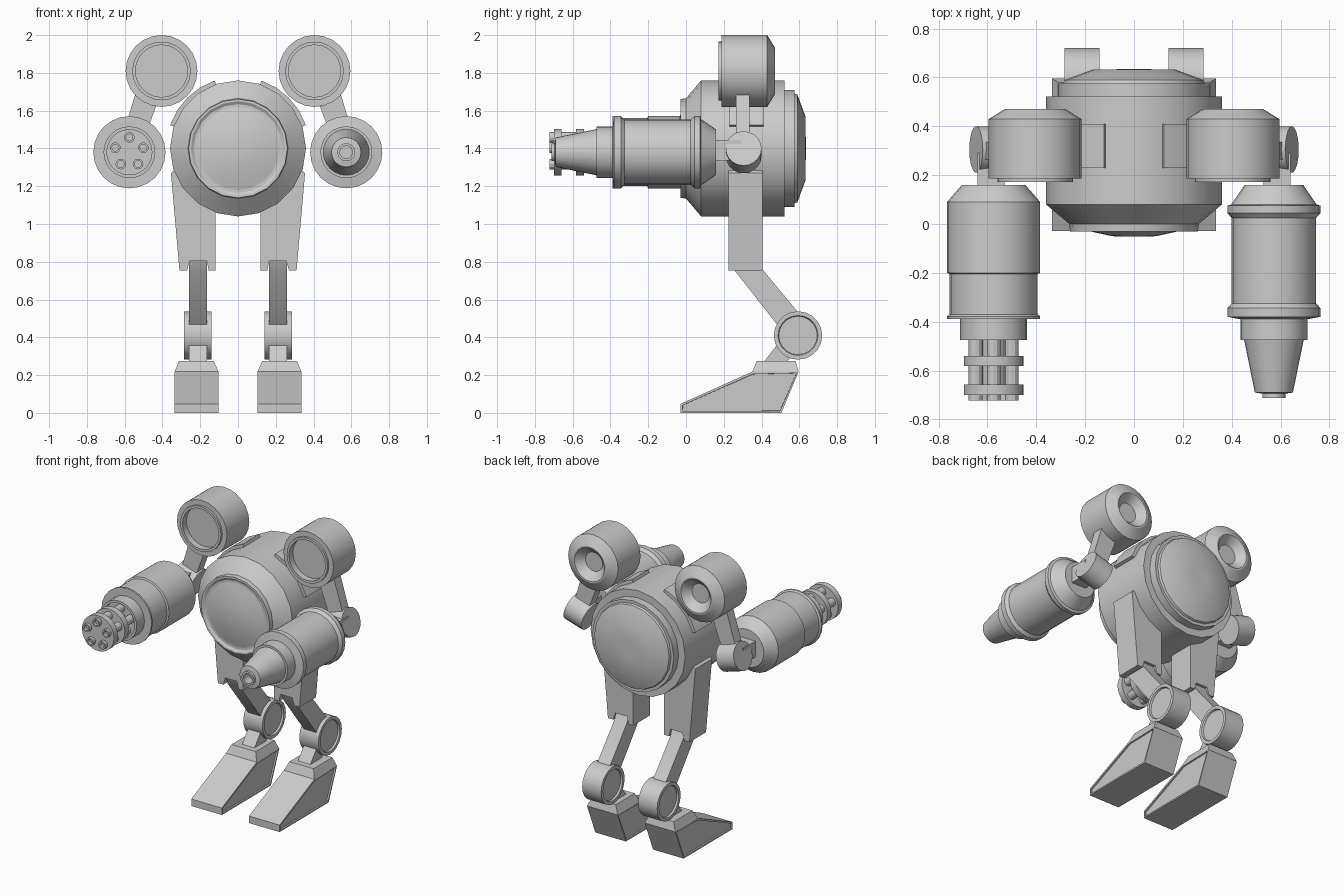
import bpy, bmesh
from math import pi, sin, cos, radians
from mathutils import Matrix, Vector

if "Cube" in bpy.data.objects:
    bpy.data.objects.remove(bpy.data.objects["Cube"])


def finish(bm, name, matrix=None):
    if matrix:
        bm.transform(matrix)
    bmesh.ops.recalc_face_normals(bm, faces=bm.faces[:])
    me = bpy.data.meshes.new(name)
    bm.to_mesh(me)
    bm.free()
    ob = bpy.data.objects.new(name, me)
    bpy.context.collection.objects.link(ob)
    bpy.ops.object.select_all(action='DESELECT')
    ob.select_set(True)
    bpy.context.view_layer.objects.active = ob
    bpy.ops.object.shade_smooth_by_angle(angle=radians(24))
    return ob


def lathe(name, profile, x=0, y=0, z=0, n=24, rot=None):
    """Revolve (y, radius) points about the y axis, closing both ends."""
    bm = bmesh.new()
    rings = []
    for py, r in profile:
        rings.append([bm.verts.new((r * sin(2 * pi * i / n), py, r * cos(2 * pi * i / n)))
                      for i in range(n)])
    for a, b in zip(rings, rings[1:]):
        for i in range(n):
            j = (i + 1) % n
            bm.faces.new((a[i], a[j], b[j], b[i]))
    bm.faces.new(rings[0])
    bm.faces.new(rings[-1])
    m = Matrix.Translation((x, y, z))
    return finish(bm, name, m @ rot if rot else m)


def prism(name, pts, lo, hi, axis, inset=0):
    """Extrude an outline along x (points are y,z) or along y (points are x,z)."""
    def place(p, d):
        return (d, p[0], p[1]) if axis == 'x' else (p[0], d, p[1])
    bm = bmesh.new()
    a = [bm.verts.new(place(p, lo)) for p in pts]
    b = [bm.verts.new(place(p, hi)) for p in pts]
    caps = [bm.faces.new(a), bm.faces.new(b)]
    for i in range(len(pts)):
        j = (i + 1) % len(pts)
        bm.faces.new((a[i], a[j], b[j], b[i]))
    bmesh.ops.recalc_face_normals(bm, faces=bm.faces[:])
    if inset:
        bmesh.ops.inset_individual(bm, faces=caps, thickness=inset)
        bmesh.ops.inset_individual(bm, faces=caps, thickness=0.001, depth=-0.01)
    return finish(bm, name)


# round hull with front window rim and rear cap
lathe("hull", [(-0.02, 0.235), (-0.03, 0.25), (-0.03, 0.262), (0.0, 0.265), (0.08, 0.36),
               (0.522, 0.36), (0.522, 0.31), (0.575, 0.31), (0.575, 0.29), (0.59, 0.285),
               (0.632, 0.17), (0.634, 0.06)], z=1.4, n=20)
lathe("front_window", [(-0.015, 0.24), (-0.03, 0.18), (-0.05, 0.09), (-0.052, 0.02)], z=1.4, n=20)

for s, side in ((-1, "left"), (1, "right")):
    # raised curved panel on the upper hull
    angles = [radians(19 + 52 * i / 4) for i in range(5)]
    outline = [(s * 0.38 * cos(t), 1.4 + 0.38 * sin(t)) for t in angles]
    outline += [(s * 0.33 * cos(t), 1.4 + 0.33 * sin(t)) for t in reversed(angles)]
    prism(side + "_hull_panel", outline, 0.23, 0.41, 'y')

    # shoulder pod, open at the front, funnel at the back
    lathe(side + "_shoulder_pod",
          [(0.215, 0.138), (0.172, 0.138), (0.172, 0.155), (0.187, 0.155), (0.187, 0.19),
           (0.43, 0.19), (0.47, 0.125), (0.47, 0.115), (0.42, 0.065)],
          x=s * 0.405, z=1.81)

    # arm strut, tilted elbow drum and gun mount
    prism(side + "_arm_strut", [(s * 0.42, 1.66), (s * 0.54, 1.70), (s * 0.625, 1.42),
                                (s * 0.52, 1.39)], 0.265, 0.335, 'y')
    tilt = Vector((0, 1, 0)).rotation_difference(Vector((s * 0.956, 0, 0.292))).to_matrix().to_4x4()
    lathe(side + "_elbow", [(-0.07, 0.095), (0.07, 0.095)], x=s * 0.58, y=0.305, z=1.38, n=20, rot=tilt)
    prism(side + "_gun_mount", [(s * 0.53, 1.335), (s * 0.64, 1.335), (s * 0.64, 1.445),
                                (s * 0.53, 1.445)], 0.13, 0.29, 'y')

    # thigh plate with a notch for the shin
    prism(side + "_thigh", [(s * x, z) for x, z in (
        (0.118, 1.2), (0.118, 0.755), (0.155, 0.755), (0.165, 0.805), (0.255, 0.805), (0.27, 0.755),
        (0.31, 0.755), (0.355, 1.27), (0.335, 1.285), (0.26, 1.285))], 0.225, 0.405, 'y')

    # reverse-jointed lower leg
    prism(side + "_shin", [(0.235, 0.82), (0.26, 0.75), (0.50, 0.445), (0.60, 0.40), (0.62, 0.50),
                           (0.405, 0.76), (0.38, 0.82)], s * 0.165, s * 0.26, 'x')
    lathe(side + "_knee", [(-0.06, 0.102), (-0.072, 0.106), (-0.072, 0.128),
                           (0.072, 0.128), (0.072, 0.106), (0.06, 0.102)],
          x=s * 0.213, y=0.593, z=0.41, n=20, rot=Matrix.Rotation(pi / 2, 4, 'Z'))
    prism(side + "_ankle", [(0.49, 0.37), (0.40, 0.255), (0.52, 0.255), (0.60, 0.35)],
          s * 0.165, s * 0.26, 'x')

    # wedge foot with recessed sides and a tapered collar
    prism(side + "_foot", [(-0.028, 0), (-0.028, 0.048), (0.35, 0.218), (0.596, 0.218), (0.505, 0)],
          s * 0.103, s * 0.336, 'x', inset=0.013)
    bm = bmesh.new()
    rings = []
    for z, x0, x1, y0, y1 in ((0.217, 0.103, 0.336, 0.35, 0.596), (0.275, 0.128, 0.312, 0.375, 0.58)):
        rings.append([bm.verts.new((s * x, y, z)) for x, y in
                      ((x0, y0), (x1, y0), (x1, y1), (x0, y1))])
    bm.faces.new(rings[0])
    bm.faces.new(rings[1])
    for i in range(4):
        j = (i + 1) % 4
        bm.faces.new((rings[0][i], rings[0][j], rings[1][j], rings[1][i]))
    finish(bm, side + "_foot_collar")

# cannon on the right arm
lathe("cannon", [(0.16, 0.12), (0.08, 0.175), (0.075, 0.191), (0.045, 0.191), (0.025, 0.173),
                 (-0.325, 0.173), (-0.345, 0.191), (-0.38, 0.191), (-0.39, 0.137), (-0.475, 0.137),
                 (-0.475, 0.122), (-0.69, 0.078), (-0.695, 0.047), (-0.712, 0.047),
                 (-0.712, 0.033), (-0.65, 0.033)], x=0.573, z=1.38)

# rotary gun on the left arm
gx, gz = -0.575, 1.38
lathe("rotary_gun_body", [(0.16, 0.13), (0.09, 0.191), (-0.20, 0.191), (-0.205, 0.18), (-0.37, 0.18),
                          (-0.378, 0.191), (-0.39, 0.191), (-0.39, 0.137), (-0.475, 0.137),
                          (-0.475, 0.12), (-0.45, 0.12)], x=gx, z=gz)
lathe("rotary_gun_core", [(-0.44, 0.045), (-0.69, 0.045)], x=gx, z=gz, n=12)
for k, y in enumerate((-0.54, -0.658)):
    lathe("barrel_clamp_%d" % (k + 1), [(y, 0.122), (y - 0.042, 0.122)], x=gx, z=gz)
for k in range(5):
    t = pi / 2 + 2 * pi * k / 5
    lathe("barrel_%d" % (k + 1), [(-0.44, 0.028), (-0.722, 0.028), (-0.722, 0.018), (-0.68, 0.018)],
          x=gx + 0.078 * cos(t), z=gz + 0.078 * sin(t), n=12)
